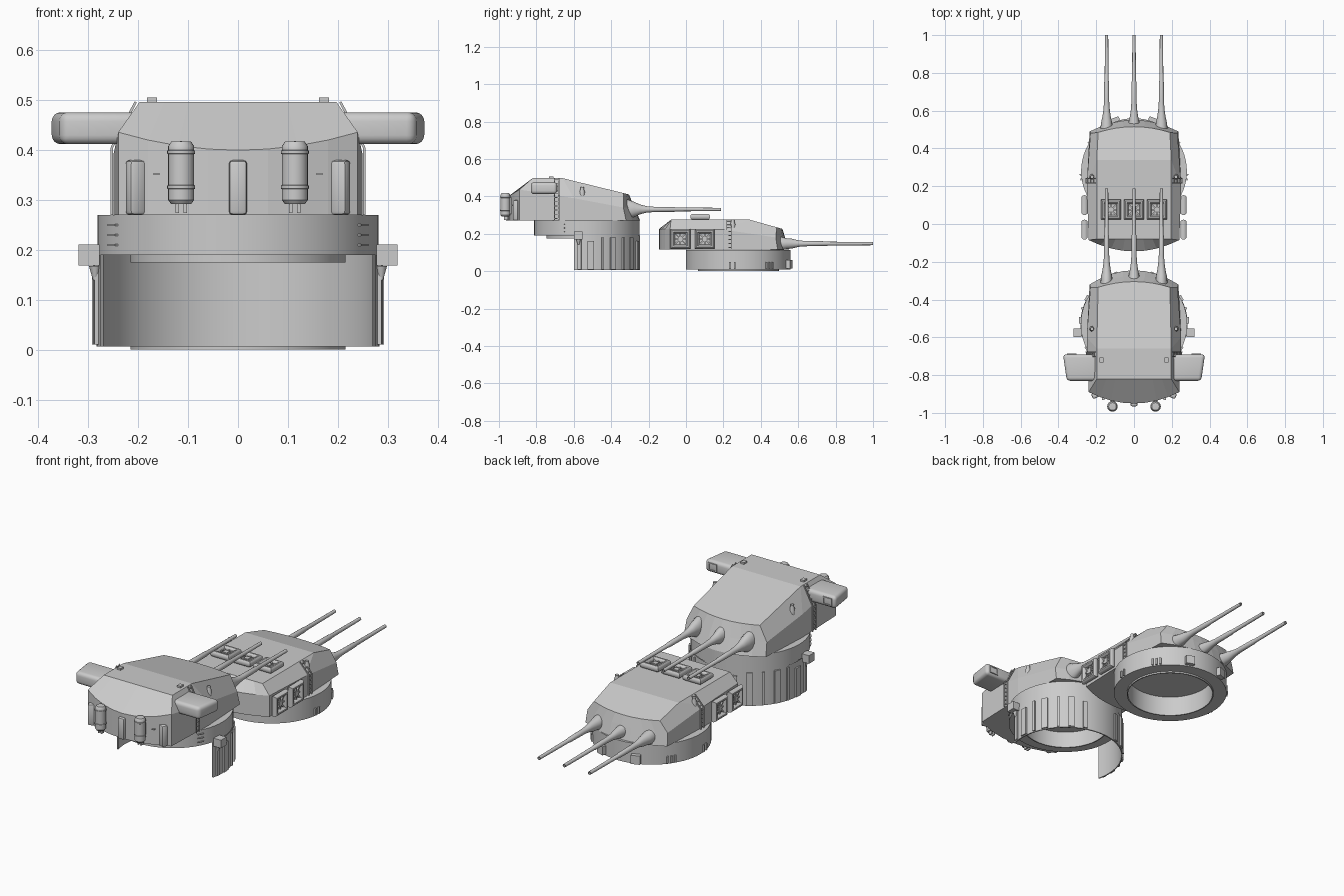
import bpy, bmesh, math
from mathutils import Matrix, Vector

if "Cube" in bpy.data.objects:
    bpy.data.objects.remove(bpy.data.objects["Cube"])


def finish(name, bm, smooth=True):
    bmesh.ops.remove_doubles(bm, verts=bm.verts, dist=1e-5)
    bmesh.ops.recalc_face_normals(bm, faces=bm.faces)
    me = bpy.data.meshes.new(name)
    bm.to_mesh(me)
    bm.free()
    ob = bpy.data.objects.new(name, me)
    bpy.context.collection.objects.link(ob)
    if smooth:
        bpy.ops.object.select_all(action='DESELECT')
        ob.select_set(True)
        bpy.context.view_layer.objects.active = ob
        bpy.ops.object.shade_smooth_by_angle(angle=math.radians(35))
    return ob


def add_box(bm, loc, size, rot=0.0, axis='Z'):
    m = Matrix.Translation(loc) @ Matrix.Rotation(rot, 4, axis) @ Matrix.Diagonal((*size, 1))
    return bmesh.ops.create_cube(bm, size=1, matrix=m)['verts']


def box(name, loc, size, rot=0.0, bevel=0.0, segs=2):
    bm = bmesh.new()
    add_box(bm, loc, size, rot)
    if bevel:
        bmesh.ops.bevel(bm, geom=bm.edges[:], offset=bevel, segments=segs, profile=0.5, affect='EDGES')
    return finish(name, bm, bevel > 0)


def add_bar(bm, p, q, t):
    p, q = Vector(p), Vector(q)
    d = q - p
    m = Matrix.Translation((p + q) / 2) @ d.to_track_quat('Z', 'Y').to_matrix().to_4x4()
    bmesh.ops.create_cube(bm, size=1, matrix=m @ Matrix.Diagonal((t, t, d.length, 1)))


def loft(bm, rings, closed=True):
    rows = [[bm.verts.new(p) for p in r] for r in rings]
    n = len(rows[0])
    for a, b in zip(rows, rows[1:]):
        for i in range(n if closed else n - 1):
            j = (i + 1) % n
            bm.faces.new((a[i], a[j], b[j], b[i]))
    return rows


def lathe(name, profile, cx, cy, n=64, a0=0, a1=360):
    full = a1 - a0 == 360
    angs = [math.radians(a0 + (a1 - a0) * i / (n if full else n - 1)) for i in range(n)]
    bm = bmesh.new()
    loft(bm, [[(cx + r * math.cos(a), cy + r * math.sin(a), z) for a in angs] for r, z in profile], full)
    return finish(name, bm)


# Gunhouse: bottom, shoulder and roof outlines, each front arc / side / rear arc / side
def gunhouse(name, levels):
    N = 9
    bm = bmesh.new()
    rings = []
    for (fw, fy, fs, fz), (bx, by, bz), (rw, ry, rs, rz) in levels:
        ts = [1 - 2 * i / (N - 1) for i in range(N)]
        ring = [(fw * t, fy - fs * t * t, fz(fy - fs * t * t)) for t in ts]
        ring.append((-bx, by, bz))
        ring += [(-rw * t, ry + rs * t * t, rz(ry + rs * t * t)) for t in ts]
        ring.append((bx, by, bz))
        rings.append(ring)
    rows = loft(bm, rings)
    bm.faces.new(rows[0])
    top = rows[-1]
    bm.faces.new(top[:N + 1] + [top[-1]])
    bm.faces.new(top[N:])
    return finish(name, bm, False)


flat = lambda z: (lambda y: z)
gunhouse("high_gunhouse", [
    ((.235, -.245, .075, flat(.27)), (.25, -.60, .27), (.24, -.95, .06, flat(.27))),
    ((.230, -.275, .060, flat(.34)), (.25, -.60, .39), (.24, -.95, .06, lambda y: .40 + (y + .95) * .6)),
    ((.190, -.305, .030, lambda y: .497 - (y + .66) * .245), (.197, -.66, .497), (.197, -.82, 0, flat(.497)))])
gunhouse("low_gunhouse", [
    ((.235, .55, .06, flat(.115)), (.25, .20, .115), (.24, -.145, .06, flat(.115))),
    ((.230, .53, .05, flat(.18)), (.25, .20, .222), (.24, -.145, .06, flat(.225))),
    ((.190, .515, .03, lambda y: .275 - (y - .34) * .28), (.197, .34, .275), (.197, -.08, 0, flat(.275)))])

# Barbettes: rings hollow underneath, plus the partial wall under the high one
AY, BY = -.53, .28
lathe("high_barbette_ring", [(0, .262), (.21, .262), (.21, .175), (.216, .175), (.216, .19),
                             (.282, .19), (.282, .27), (0, .27)], 0, AY)
lathe("low_barbette_ring", [(0, .105), (.21, .105), (.21, 0), (.216, 0), (.216, .008),
                            (.28, .008), (.28, .113), (0, .113)], 0, BY)
lathe("high_barbette_wall", [(.278, .19), (.278, .006), (.284, .006), (.284, .19)], 0, AY, 48, -14, 194)

# Guns with flared sleeves
def gun(name, x, yo, zc, rz):
    st = [(-.36, .034, rz), (-.31, .033, rz * .95), (-.275, .029, rz * .72), (-.245, .022, .026),
          (-.21, .017, .017), (-.17, .014, .014), (-.06, .0125, .0125), (-.055, .0105, .0105),
          (.187, .0085, .0085), (.187, .005, .005), (.15, .005, .005)]
    bm = bmesh.new()
    rows = loft(bm, [[(x + a * math.cos(k * math.pi / 8), yo + y, zc + b * math.sin(k * math.pi / 8))
                      for k in range(16)] for y, a, b in st])
    bm.faces.new(rows[0])
    bm.faces.new(rows[-1])
    finish(name, bm)


for i, x in enumerate((-.145, 0, .145)):
    gun(f"high_gun_{i}", x, 0, .33, .055)
    gun(f"low_gun_{i}", x, .813, .147, .04)


# Life rafts: square float ring, floor and lattice
def raft(name, loc, side=0):
    bm = bmesh.new()
    rings = []
    for i in range(5):
        a = math.pi / 4 + i * math.pi / 2
        rings.append([((.058 + .017 * math.cos(k * math.pi / 5)) * math.cos(a),
                       (.058 + .017 * math.cos(k * math.pi / 5)) * math.sin(a),
                       .0155 * math.sin(k * math.pi / 5)) for k in range(10)])
    loft(bm, rings)
    add_box(bm, (0, 0, -.008), (.07, .07, .004))
    for k in range(4):
        add_box(bm, (0, 0, 0), (.066 if k % 2 == 0 else .08, .007, .008), k * math.pi / 4)
    add_box(bm, (0, 0, .002), (.026, .026, .01))
    ob = finish(name, bm)
    ob.matrix_world = Matrix.Translation(loc) @ Matrix.Rotation(side * math.pi / 2, 4, 'Y')


for i, x in enumerate((-.122, 0, .122)):
    raft(f"roof_raft_{i}", (x, .076, .291))


# Ladder following a side wall and its sloping shoulder
def ladder(name, s, y, pts):
    bm = bmesh.new()
    for (x0, z0), (x1, z1) in zip(pts, pts[1:]):
        for d in (-.012, .012):
            add_bar(bm, (s * x0, y + d, z0), (s * x1, y + d, z1), .005)
        n = max(2, int(math.hypot(x1 - x0, z1 - z0) / .02))
        for k in range(n):
            t = (k + .5) / n
            p = (s * (x0 + (x1 - x0) * t), z0 + (z1 - z0) * t)
            add_bar(bm, (p[0], y - .012, p[1]), (p[0], y + .012, p[1]), .004)
    finish(name, bm, False)


# Paired side fittings
for s, tag in ((-1, "left"), (1, "right")):
    for i, y in enumerate((-.03, .10)):
        raft(f"{tag}_side_raft_{i}", (s * .262, y, .172), s)
    ladder(f"{tag}_high_ladder", s, -.69, [(.253, .27), (.253, .405), (.205, .497)])
    ladder(f"{tag}_low_ladder", s, .23, [(.254, .115), (.254, .222), (.205, .275)])

    # Rangefinder arm with slanted end and window
    bm = bmesh.new()
    add_box(bm, (s * .283, -.76, .444), (.186, .14, .064))
    bmesh.ops.bevel(bm, geom=bm.edges[:], offset=.018, segments=4, profile=.5, affect='EDGES')
    for v in bm.verts:
        if abs(v.co.x) > .3:
            v.co.x += s * .02 * (v.co.y + .69) / .14
    finish(f"{tag}_rangefinder", bm)
    bm = bmesh.new()
    for dx, dz, w, h in ((0, .017, .05, .006), (0, -.017, .05, .006), (.022, 0, .006, .04), (-.022, 0, .006, .04)):
        add_box(bm, (s * .33 + dx, -.69, .444 + dz), (w, .008, h))
    finish(f"{tag}_rangefinder_window", bm, False)

    # Sighting hoods, roof blocks
    for n, y, z in (("high", -.555, .40), ("low", .25, .225)):
        lathe(f"{tag}_{n}_sight", [(0, z), (.014, z), (.014, z + .025), (.009, z + .04),
                                   (.009, z + .05), (0, z + .05)], s * .222, y, 12)
    box(f"{tag}_roof_block", (s * .172, -.72, .5), (.02, .025, .012))

    # Rear storage bottles with bands and feet
    lathe(f"{tag}_bottle", [(0, .292), (.02, .292), (.026, .300), (.026, .322), (.028, .323), (.028, .329),
                            (.026, .33), (.026, .392), (.028, .393), (.028, .399), (.026, .4),
                            (.026, .408), (.02, .417), (0, .418)], s * .114, -.966, 24)
    for d in (-.008, .008):
        box(f"{tag}_bottle_foot", (s * .114 + d, -.962, .284), (.007, .02, .02))
    box(f"{tag}_bottle_mount", (s * .114, -.94, .35), (.02, .03, .09))
    box(f"{tag}_rear_hook", (s * .163, -.925, .352), (.012, .015, .004))

    # Barbette brackets with tapered support
    box(f"{tag}_bracket", (s * .299, -.575, .19), (.042, .045, .042))
    lathe(f"{tag}_bracket_support", [(0, .14), (.004, .14), (.012, .168), (0, .168)], s * .287, -.575, 10)

    # Step rungs on the high ring
    a = math.radians(-28)
    bm = bmesh.new()
    for z in (.21, .23, .25):
        add_box(bm, (s * .284 * math.cos(a), AY + .284 * math.sin(a), z), (.008, .032, .004), s * a)
    finish(f"{tag}_ring_steps", bm, False)

    # Ribs on the high wall, lockers and cleats on the low ring
    for deg, w, h in ((-8, .02, .16), (4, .035, .15), (17, .012, .17), (29, .03, .17),
                      (43, .012, .17), (56, .03, .17), (70, .022, .15)):
        a = math.radians(deg)
        box(f"{tag}_wall_rib", (s * .286 * math.cos(a), AY + .286 * math.sin(a), .01 + h / 2),
            (.012, w, h), s * a)
    a = math.radians(70)
    box(f"{tag}_low_locker", (s * .289 * math.cos(a), BY + .289 * math.sin(a), .037), (.024, .045, .045), s * a)
    for deg in (-9, -4, 32, 36, 40):
        a = math.radians(deg)
        box(f"{tag}_low_cleat", (s * .282 * math.cos(a), BY + .282 * math.sin(a), .03), (.012, .009, .035), s * a)

# Rounded lockers on the rear of the high gunhouse
for x in (-.205, 0, .205):
    y = -.95 + .06 * (x / .24) ** 2
    box("rear_locker", (x, y, .325), (.037, .03, .11), -.45 * x / .205, .008)
